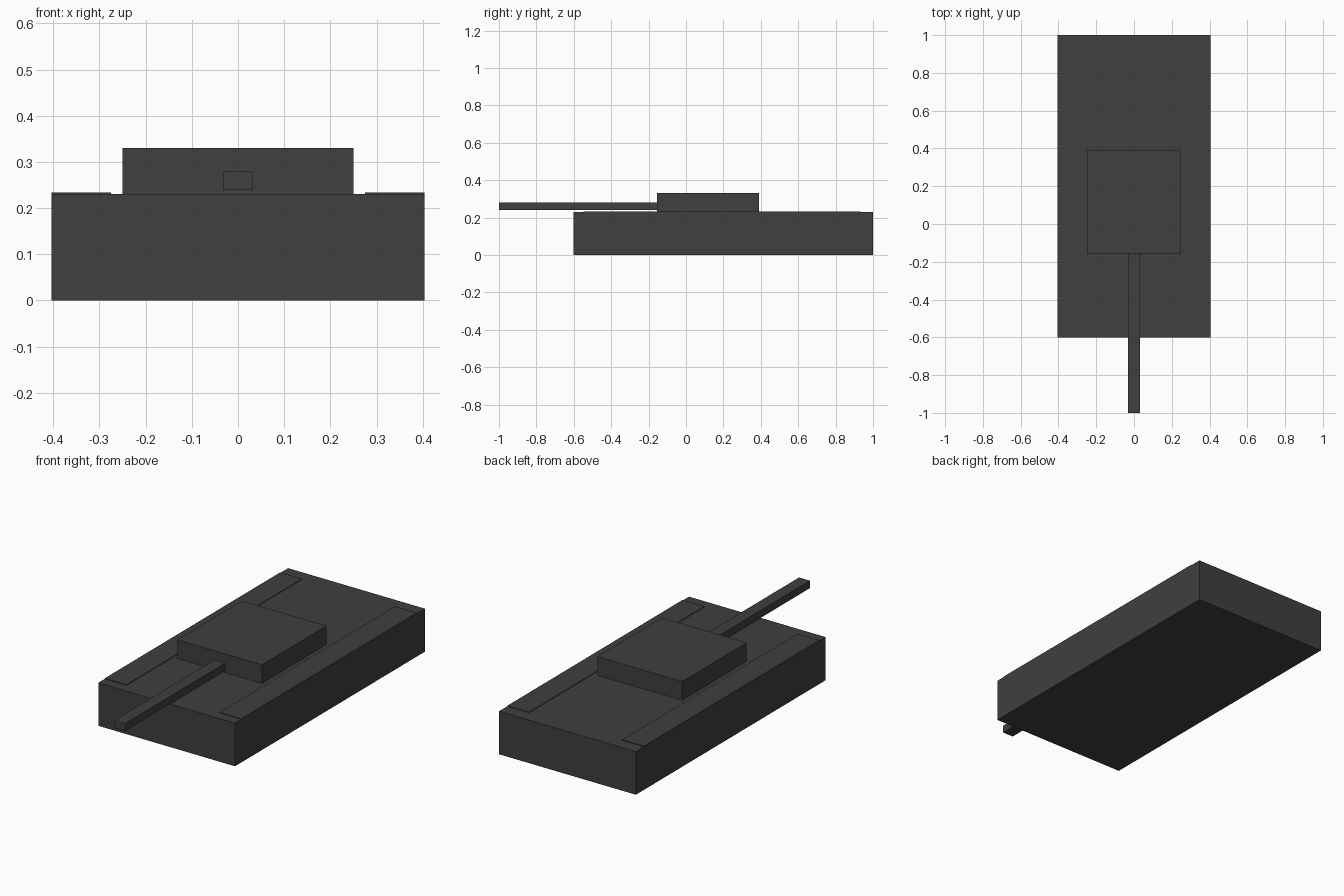
import bpy

if "Cube" in bpy.data.objects:
    bpy.data.objects.remove(bpy.data.objects["Cube"])

dark = bpy.data.materials.new("dark_grey")
dark.diffuse_color = (0.05, 0.05, 0.05, 1)
dark.use_nodes = True
dark.node_tree.nodes["Principled BSDF"].inputs["Base Color"].default_value = dark.diffuse_color


def box(name, x, y, z):
    """Flat-faced box given its (min, max) extent on each axis."""
    ranges = (x, y, z)
    bpy.ops.mesh.primitive_cube_add(size=1, location=[(a + b) / 2 for a, b in ranges])
    ob = bpy.context.object
    ob.name = name
    ob.scale = [b - a for a, b in ranges]
    bpy.ops.object.transform_apply(location=True, rotation=False, scale=True)
    # put the origin at the world centre so mirroring is about x = 0
    bpy.context.view_layer.update()
    shift = ob.location.copy()
    ob.data.transform(ob.matrix_world)
    ob.location -= shift
    ob.data.materials.append(dark)
    return ob


# Hull
box("hull", (-0.404, 0.404), (-0.602, 1.0), (0, 0.23))

# Tracks, standing just proud of the hull deck, mirrored left to right
tracks = box("tracks", (0.275, 0.4035), (-0.548, 0.932), (0.002, 0.2335))
tracks.modifiers.new("mirror", 'MIRROR').use_axis[0] = True

# Turret
box("turret", (-0.25, 0.25), (-0.155, 0.39), (0.23, 0.33))

# Gun barrel
box("barrel", (-0.032, 0.032), (-1.0, -0.155), (0.24, 0.28))
